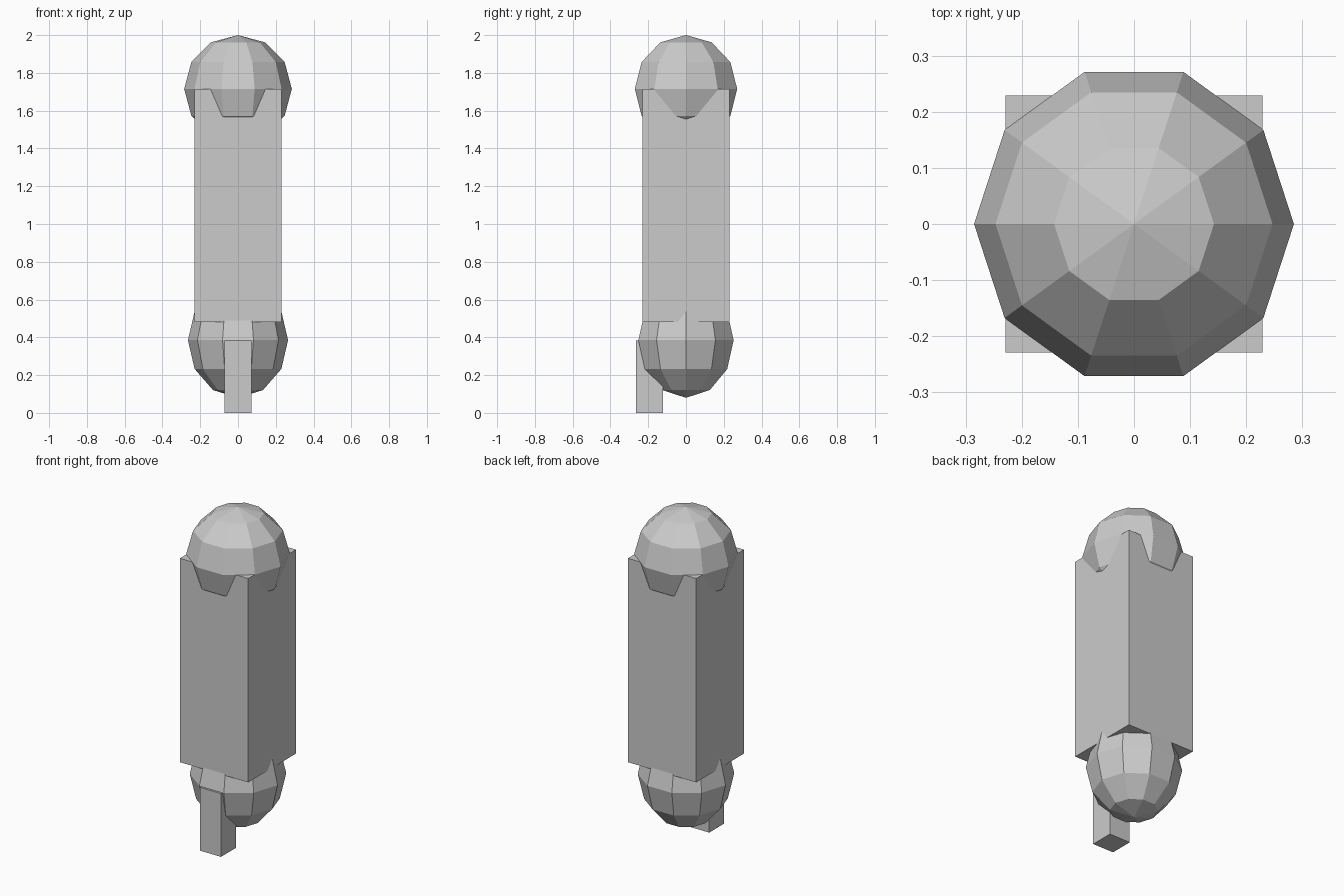
import bpy

if "Cube" in bpy.data.objects:
    bpy.data.objects.remove(bpy.data.objects["Cube"])

grey = bpy.data.materials.new("light_grey")
grey.diffuse_color = (0.6, 0.6, 0.6, 1)
grey.use_nodes = True
grey.node_tree.nodes["Principled BSDF"].inputs["Base Color"].default_value = grey.diffuse_color


def finish(name):
    ob = bpy.context.object
    ob.name = name
    bpy.ops.object.transform_apply(location=True, rotation=True, scale=True)
    ob.data.materials.append(grey)
    bpy.ops.object.shade_flat()
    return ob


def block(name, x, y, z):
    """Box from (min, max) pairs on each axis."""
    bpy.ops.mesh.primitive_cube_add(size=1, location=[(a + b) / 2 for a, b in (x, y, z)])
    bpy.context.object.scale = [b - a for a, b in (x, y, z)]
    return finish(name)


def ball(name, z, radius, height):
    """Ten-sided low-poly ball with six rings."""
    bpy.ops.mesh.primitive_uv_sphere_add(segments=10, ring_count=6, radius=1, location=(0, 0, z))
    ob = bpy.context.object
    ob.scale = (radius, radius, height)
    # Put corners on the x axis
    assert max(v.co.x for v in ob.data.vertices) > 0.0
    if max(v.co.x for v in ob.data.vertices) < 0.99:
        ob.rotation_euler.z = 3.14159265 / 10
    return finish(name)


# Square column
block("column", (-0.229, 0.229), (-0.229, 0.229), (0.48, 1.715))
# Rounded top and bottom
ball("top_dome", 1.715, 0.285, 0.285)
ball("bottom_bulb", 0.385, 0.265, 0.305)
# Downward spout at the front
block("spout", (-0.071, 0.071), (-0.264, -0.121), (0.0, 0.383))
